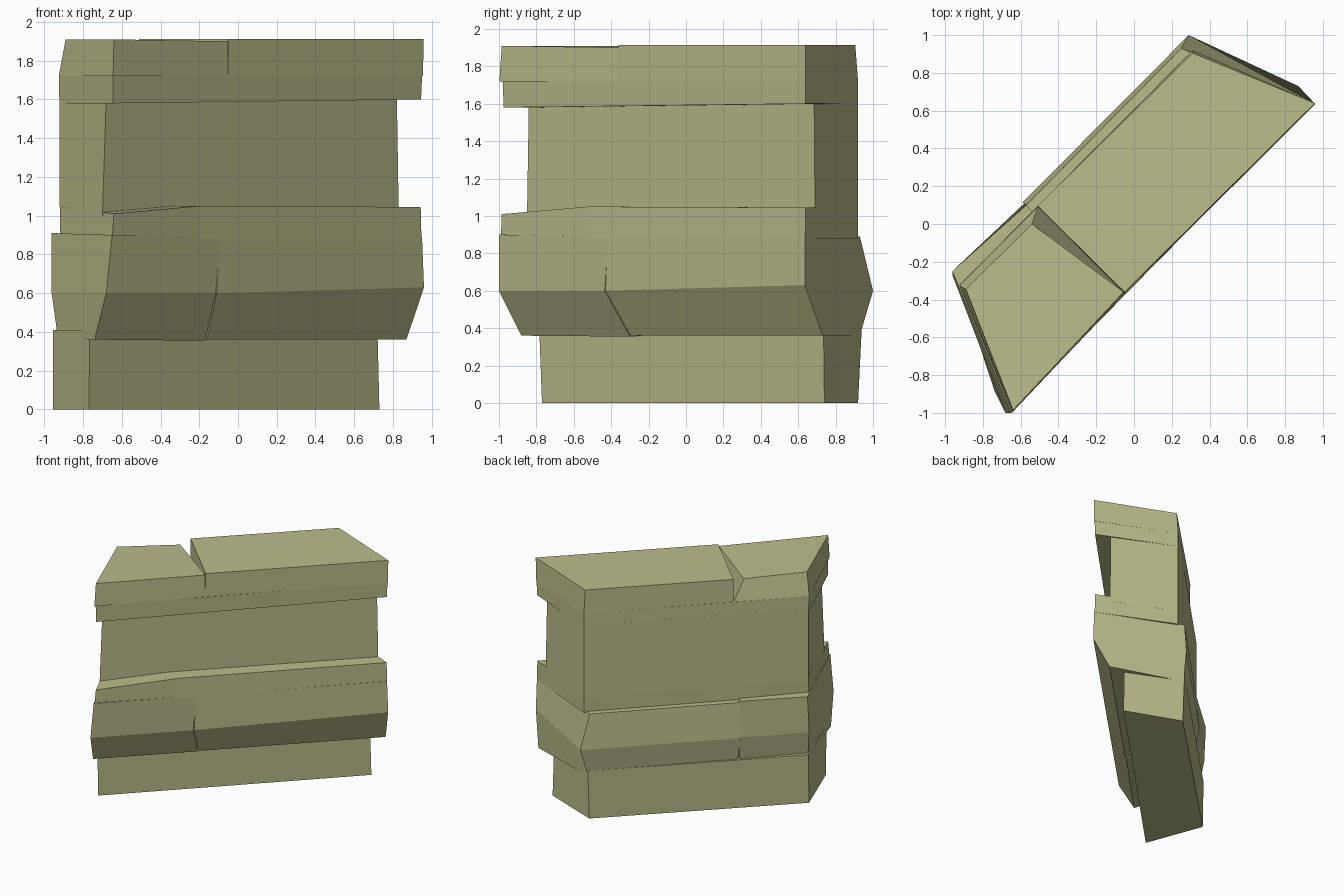
import bpy, bmesh

mat = bpy.data.materials.new("khaki_stone")
mat.diffuse_color = (0.50, 0.50, 0.26, 1)


def loft(name, *rings):
    """Closed solid through rings; each ring is (z or list of z, plan points)."""
    bm = bmesh.new()
    loops = []
    for z, pts in rings:
        zs = z if isinstance(z, (list, tuple)) else [z] * len(pts)
        loops.append([bm.verts.new((x, y, h)) for (x, y), h in zip(pts, zs)])
    n = len(loops[0])
    for lo, hi in zip(loops, loops[1:]):
        for i in range(n):
            j = (i + 1) % n
            bm.faces.new((lo[i], lo[j], hi[j], hi[i]))
    bm.faces.new(loops[0][::-1])
    bm.faces.new(loops[-1])
    bmesh.ops.recalc_face_normals(bm, faces=bm.faces)
    me = bpy.data.meshes.new(name)
    bm.to_mesh(me)
    bm.free()
    me.materials.append(mat)
    ob = bpy.data.objects.new(name, me)
    bpy.context.collection.objects.link(ob)
    return ob


# Plan order everywhere: front left, front right, back right, back left

# Plinth
loft("base_plinth",
     (0.0, [(-0.77, -0.77), (0.73, 0.74), (0.26, 0.92), (-0.955, -0.28)]),
     (0.41, [(-0.765, -0.785), (0.72, 0.735), (0.26, 0.94), (-0.955, -0.27)]))

# Bulging band, two blocks meeting at a cracked seam
loft("lower_band_left",
     ([0.36, 0.355, 0.375, 0.37], [(-0.74, -0.88), (-0.17, -0.30), (-0.56, 0.09), (-0.93, -0.30)]),
     (0.60, [(-0.68, -1.0), (-0.115, -0.435), (-0.58, 0.11), (-0.962, -0.27)]),
     ([0.90, 0.89, 0.90, 0.91], [(-0.65, -1.0), (-0.09, -0.415), (-0.57, 0.10), (-0.962, -0.25)]))
loft("lower_band_right",
     (0.362, [(-0.16, -0.30), (0.87, 0.73), (0.26, 0.93), (-0.55, 0.10)]),
     ([0.60, 0.63, 0.60, 0.60], [(-0.11, -0.43), (0.96, 0.635), (0.29, 1.0), (-0.59, 0.115)]),
     (0.89, [(-0.095, -0.42), (0.95, 0.635), (0.25, 0.93), (-0.57, 0.10)]))

# Collar ledge above the band, worn down at the left
loft("collar_ledge",
     (0.88, [(-0.65, -0.99), (-0.2, -0.53), (0.947, 0.637), (0.31, 0.92), (-0.92, -0.33)]),
     ([1.01, 1.05, 1.045, 1.045, 1.045],
      [(-0.64, -0.985), (-0.2, -0.525), (0.943, 0.64), (0.31, 0.92), (-0.92, -0.32)]))

# Recessed wall
loft("wall_panel",
     (1.0, [(-0.70, -0.85), (0.83, 0.69), (0.31, 0.92), (-0.92, -0.32)]),
     (1.62, [(-0.68, -0.84), (0.82, 0.685), (0.31, 0.92), (-0.922, -0.32)]))

# Lower cornice step
loft("lower_cornice",
     ([1.58, 1.60, 1.60, 1.58], [(-0.645, -0.975), (0.945, 0.64), (0.31, 0.92), (-0.922, -0.32)]),
     (1.72, [(-0.645, -0.98), (0.95, 0.64), (0.31, 0.92), (-0.925, -0.325)]))

# Capping cornice, two blocks with the left one settled slightly
loft("top_cornice_left",
     (1.72, [(-0.645, -0.998), (-0.05, -0.37), (-0.51, 0.09), (-0.925, -0.325)]),
     ([1.91, 1.90, 1.89, 1.91], [(-0.64, -0.985), (-0.055, -0.36), (-0.54, 0.0), (-0.89, -0.345)]))
loft("top_cornice_right",
     (1.72, [(-0.05, -0.37), (0.955, 0.64), (0.31, 0.92), (-0.51, 0.09)]),
     (1.913, [(-0.05, -0.36), (0.958, 0.64), (0.31, 0.905), (-0.51, 0.095)]))
